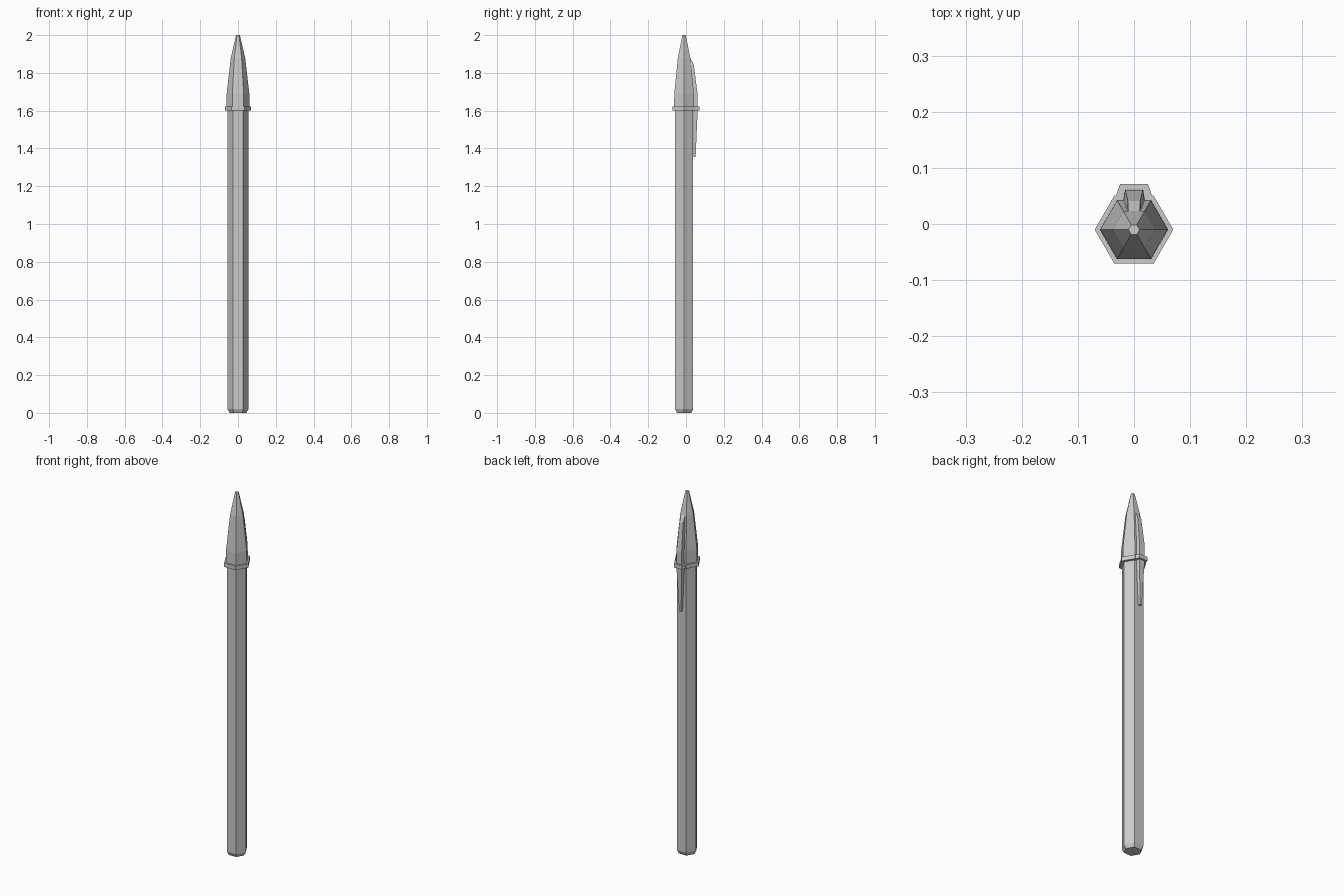
import bpy, math

if "Cube" in bpy.data.objects:
    bpy.data.objects.remove(bpy.data.objects["Cube"])

CY = -0.010  # barrel axis, offset so the clip balances the depth


def loft(name, rings):
    """Flat-faced solid through equal-sized rings of points, bottom to top."""
    n = len(rings[0])
    verts = [p for ring in rings for p in ring]
    faces = [tuple(reversed(range(n))),
             tuple(range(len(verts) - n, len(verts)))]
    for k in range(len(rings) - 1):
        for i in range(n):
            a, b = k * n + i, k * n + (i + 1) % n
            faces.append((a, b, b + n, a + n))
    mesh = bpy.data.meshes.new(name)
    mesh.from_pydata(verts, [], faces)
    obj = bpy.data.objects.new(name, mesh)
    bpy.context.collection.objects.link(obj)
    return obj


def hexagon(r, z):
    return [(r * math.cos(i * math.pi / 3), CY + r * math.sin(i * math.pi / 3), z)
            for i in range(6)]


def trapezoid(z, y_in, w_in, y_out, w_out):
    return [(-w_in, y_in, z), (w_in, y_in, z), (w_out, y_out, z), (-w_out, y_out, z)]


# Six-sided barrel with a chamfered foot
loft("barrel", [hexagon(0.044, 0), hexagon(0.055, 0.02), hexagon(0.055, 1.61)])

# Tapered cap
loft("cap", [hexagon(r, z) for r, z in
             [(0.061, 1.61), (0.060, 1.69), (0.038, 1.88), (0.010, 2.0)]])

# Collar and the tab that wraps around the clip
loft("collar", [hexagon(0.070, 1.60), hexagon(0.070, 1.622)])
loft("collar_tab", [trapezoid(z, 0.045, 0.034, 0.071, 0.025) for z in (1.60, 1.622)])

# Pocket clip, merging into the cap at its top and tapering to a free end
loft("clip", [trapezoid(*s) for s in [
    (1.355, 0.041, 0.008, 0.051, 0.006),
    (1.61, 0.041, 0.020, 0.062, 0.016),
    (1.69, 0.030, 0.020, 0.061, 0.016),
    (1.845, 0.012, 0.015, 0.041, 0.011),
    (1.88, 0.005, 0.013, 0.022, 0.010)]])
